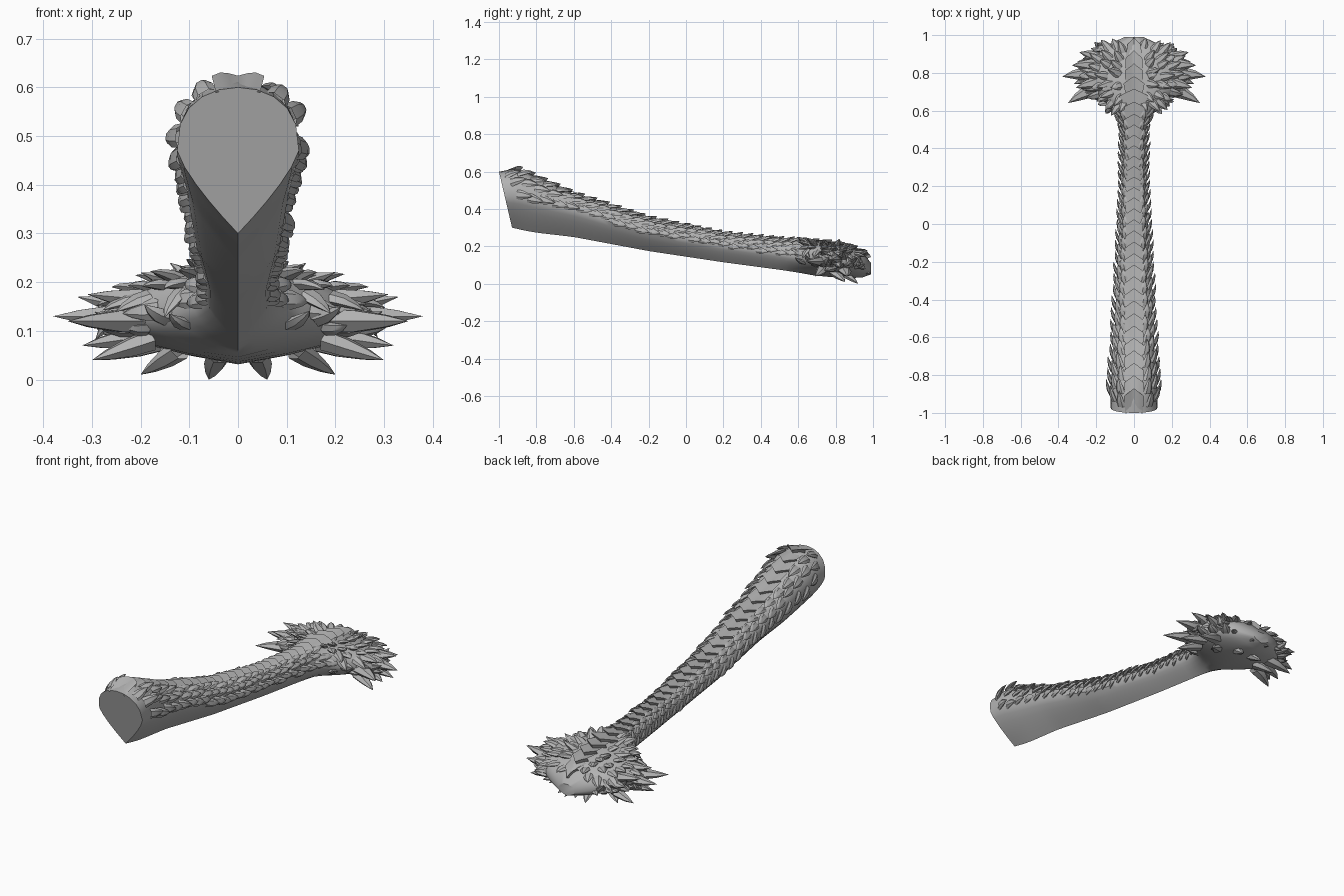
import bpy, bmesh, math, random
from mathutils import Vector

random.seed(4)
cube = bpy.data.objects.get("Cube")
if cube:
    bpy.data.objects.remove(cube, do_unlink=True)

grey = bpy.data.materials.new("stone_grey")
grey.use_nodes = True
colour = (0.45, 0.45, 0.45, 1)
grey.diffuse_color = colour
grey.node_tree.nodes["Principled BSDF"].inputs["Base Color"].default_value = colour

# Stations along the tail: y, half width, bottom, widest height, top, keel fullness
STATIONS = [
    (-1, .125, .3, .47, .6, 1.3),
    (-.9, .125, .285, .46, .615, 1.3),
    (-.6, .105, .25, .39, .48, 1.3),
    (-.2, .085, .175, .27, .35, 1.3),
    (.2, .065, .115, .2, .27, 1.3),
    (.5, .065, .075, .16, .24, 1.4),
    (.6, .095, .06, .14, .235, 1.6),
    (.68, .2, .045, .13, .225, 2),
    (.78, .26, .035, .125, .215, 2.5),
    (.88, .22, .03, .12, .195, 2.5),
    (.95, .14, .035, .1, .165, 2),
    (.99, .05, .05, .08, .11, 2),
]


def section(y):
    y = max(STATIONS[0][0], min(STATIONS[-1][0], y))
    for a, b in zip(STATIONS, STATIONS[1:]):
        if y <= b[0]:
            f = (y - a[0]) / (b[0] - a[0])
            return [p + (q - p) * f for p, q in zip(a[1:], b[1:])]


def skin(y, angle):
    """Point on the tail; angle runs from the spine (0) to the keel (pi)."""
    half, bottom, mid, top, keel = section(y)
    a = abs(angle)
    if a <= math.pi / 2:
        x, z = half * math.sin(a), mid + (top - mid) * max(0, math.cos(a)) ** .75
    else:
        t = min(1, 2 * a / math.pi - 1)
        x, z = half * (1 - t ** keel), mid - (mid - bottom) * t
    slant = max(0, min(1, (-.8 - y) / .2)) * .07
    return Vector((math.copysign(x, angle), y + slant * (top - z) / (top - bottom), z))


def skin_frame(y, angle):
    e = .04
    along = (skin(y + e, angle) - skin(y - e, angle)).normalized()
    around = skin(y, angle + e) - skin(y, angle - e)
    return skin(y, angle), along, around.cross(along).normalized()


def spike(bm, base, tip, normal, width, thick, bend=Vector()):
    """Flattened, gently bent thorn."""
    axis = tip - base
    side = axis.cross(normal).normalized()
    up = side.cross(axis).normalized()
    rings = []
    for t, r in ((0, 1), (.35, .9), (.72, .5)):
        centre = base + axis * t + bend * t * (1 - t)
        rings.append([bm.verts.new(centre + side * width * r * math.cos(k * math.pi / 3)
                                   + up * thick * r * math.sin(k * math.pi / 3)) for k in range(6)])
    end = bm.verts.new(tip)
    for k in range(6):
        n = (k + 1) % 6
        for low, high in zip(rings, rings[1:]):
            bm.faces.new((low[k], low[n], high[n], high[k]))
        bm.faces.new((rings[-1][k], rings[-1][n], end))


def finish(bm, name, sharp=35):
    bmesh.ops.recalc_face_normals(bm, faces=bm.faces)
    mesh = bpy.data.meshes.new(name)
    bm.to_mesh(mesh)
    bm.free()
    mesh.materials.append(grey)
    obj = bpy.data.objects.new(name, mesh)
    bpy.context.collection.objects.link(obj)
    bpy.ops.object.select_all(action="DESELECT")
    obj.select_set(True)
    bpy.context.view_layer.objects.active = obj
    bpy.ops.object.shade_smooth_by_angle(angle=math.radians(sharp))


# Tail core, lofted from the cut end to the club tip
bm = bmesh.new()
SIDES, RINGS = 20, 44
loft = []
for i in range(RINGS + 1):
    y = -1 + 1.99 * i / RINGS
    loft.append([bm.verts.new(skin(y, -math.pi + math.tau * k / SIDES)) for k in range(SIDES)])
for low, high in zip(loft, loft[1:]):
    for k in range(SIDES):
        n = (k + 1) % SIDES
        bm.faces.new((low[k], low[n], high[n], high[k]))
bm.faces.new(loft[0])
bm.faces.new(loft[-1])
finish(bm, "tail_core")

# Overlapping chevron plates along the spine
bm = bmesh.new()
COLS = 6
y = -.97
while y < .93:
    half = section(y)[0]
    size = .45 + 4 * min(half, .1)
    length = .11 * size
    reach = math.asin(min(.8, .055 * size / half))
    rows = [[], [], []]
    for c in range(COLS + 1):
        u = 2 * c / COLS - 1
        front = y - .4 * length * abs(u)
        back = front + length
        for row, place, lift in zip(rows, (front, back, back - .01), (-.004, .024 * size, -.01)):
            point, along, normal = skin_frame(place, u * reach + .0001)
            row.append(bm.verts.new(point + normal * lift))
    for low, high in zip(rows, rows[1:]):
        for c in range(COLS):
            bm.faces.new((low[c], low[c + 1], high[c + 1], high[c]))
    y += .078 * size
finish(bm, "spine_plates")

# Rows of pointed scales down both flanks
bm = bmesh.new()
for row, degrees in enumerate((36, 58, 84)):
    for side in (-1, 1):
        y = -.97 + .025 * row
        while y < .6:
            size = .4 + 5 * min(section(y)[0], .12)
            angle = side * math.radians(degrees + random.uniform(-5, 5))
            point, along, normal = skin_frame(y, angle)
            tip = point + (along * .085 + normal * random.uniform(.018, .03)) * size
            spike(bm, point - normal * .006, tip, normal, .026 * size, .012 * size, normal * .025)
            y += .07 * size
finish(bm, "flank_scales")

# Small scales covering the club, fanned outward
bm = bmesh.new()
hub = Vector((0, .76, .12))
for side in (-1, 1):
    for step in range(7):
        for degrees in (18, 34, 50, 68, 86, 104, 122):
            y = .64 + .047 * step + random.uniform(-.015, .015)
            point, along, normal = skin_frame(y, side * math.radians(degrees))
            out = point - hub
            out.z = 0
            out = (out - normal * out.dot(normal)).normalized()
            tip = point + (out * .9 + normal * .35) * random.uniform(.05, .08)
            spike(bm, point - normal * .008, tip, normal, .024, .013, normal * .02)
finish(bm, "club_scales")

# Large club thorns, mirrored: base and tip
THORNS = [
    ((.19, .79, .13), (.38, .78, .13)),
    ((.19, .72, .12), (.35, .64, .12)),
    ((.18, .83, .14), (.33, .84, .17)),
    ((.16, .86, .12), (.29, .91, .14)),
    ((.12, .89, .11), (.23, .93, .1)),
    ((.09, .9, .1), (.16, .96, .08)),
    ((.19, .78, .09), (.32, .74, .07)),
    ((.18, .73, .08), (.3, .69, .04)),
    ((.16, .84, .08), (.3, .86, .04)),
    ((.12, .79, .06), (.2, .85, .01)),
    ((.15, .75, .16), (.31, .72, .175)),
    ((.1, .74, .19), (.2, .72, .22)),
    ((.07, .79, .19), (.14, .82, .24)),
    ((.02, .9, .09), (.05, .99, .05)),
    ((.04, .85, .05), (.06, .92, 0)),
]
bm = bmesh.new()
for base, tip in THORNS:
    for side in (-1, 1):
        a, b = (Vector((p[0] * side, p[1], p[2])) for p in (base, tip))
        length = (b - a).length
        spike(bm, a, b, Vector((0, 0, 1)), .012 + .16 * length, .01 + .1 * length,
              Vector((0, .2 * length, 0)))
finish(bm, "club_thorns")
